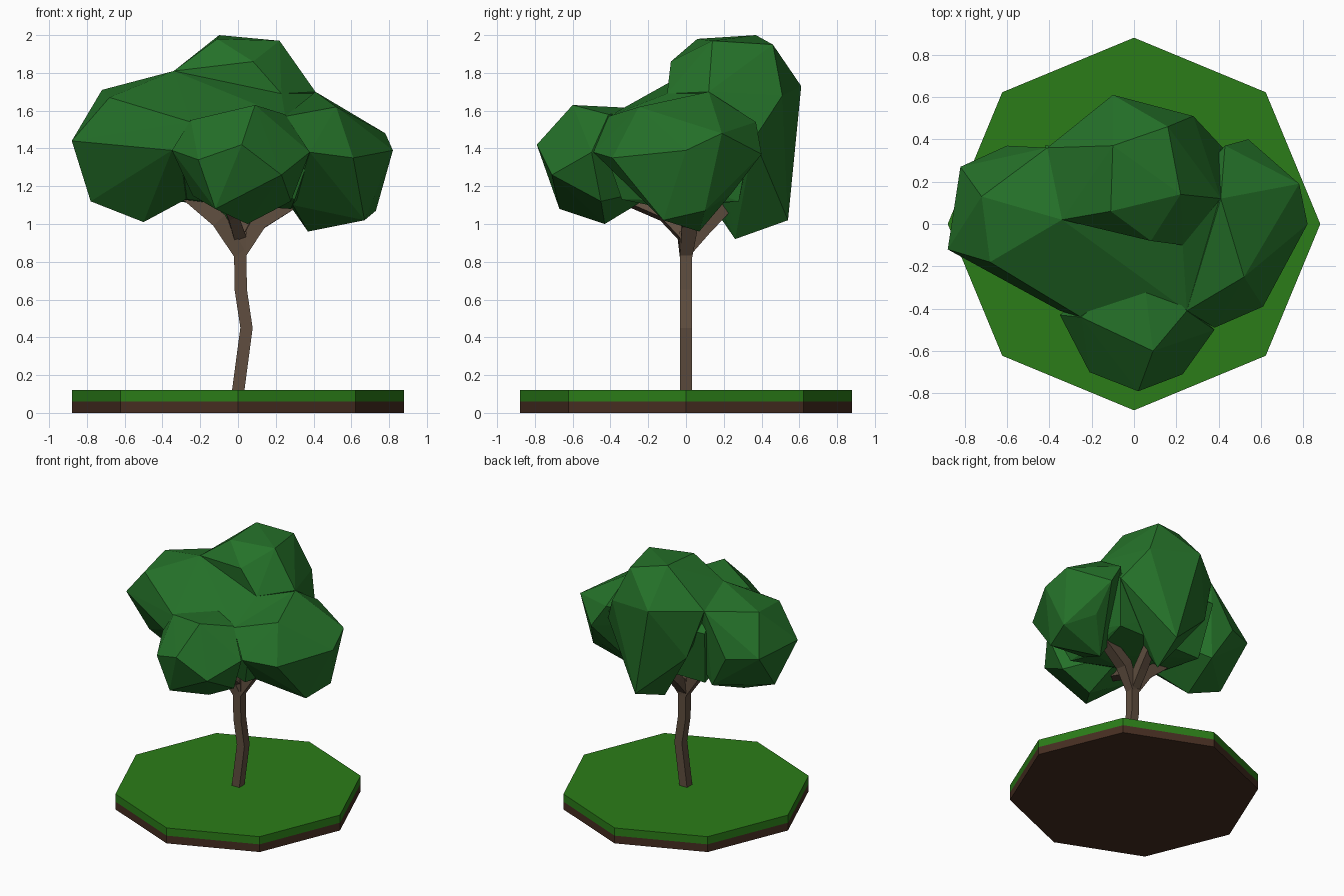
import bpy, bmesh, math
from mathutils import Vector


def material(name, rgb):
    m = bpy.data.materials.new(name)
    m.diffuse_color = (*rgb, 1)
    return m


GRASS = material("grass", (0.024, 0.202, 0.009))
SOIL = material("soil", (0.061, 0.027, 0.015))
BARK = material("bark", (0.115, 0.076, 0.05))
LEAF = material("leaves", (0.018, 0.165, 0.022))


def add_object(name, bm, mat):
    bmesh.ops.recalc_face_normals(bm, faces=bm.faces)
    me = bpy.data.meshes.new(name)
    bm.to_mesh(me)
    bm.free()
    me.materials.append(mat)
    ob = bpy.data.objects.new(name, me)
    bpy.context.collection.objects.link(ob)
    return ob


def slab(name, z0, z1, mat):
    bpy.ops.mesh.primitive_cylinder_add(vertices=8, radius=0.88, depth=z1 - z0,
                                        location=(0, 0, (z0 + z1) / 2))
    ob = bpy.context.object
    ob.name = name
    ob.data.materials.append(mat)


def tube(name, path, radii, sides=4):
    bm = bmesh.new()
    pts = [Vector(p) for p in path]
    rings = []
    for i, p in enumerate(pts):
        t = (pts[min(i + 1, len(pts) - 1)] - pts[max(i - 1, 0)]).normalized()
        u = Vector((0, 1, 0)) - t * t.y
        u.normalize()
        v = t.cross(u)
        rings.append([bm.verts.new(p + radii[i] * (u * math.cos(a) + v * math.sin(a)))
                      for a in (2 * math.pi * (k + 0.5) / sides for k in range(sides))])
    for a, b in zip(rings, rings[1:]):
        for k in range(sides):
            n = (k + 1) % sides
            bm.faces.new((a[k], a[n], b[n], b[k]))
    bm.faces.new(rings[0])
    bm.faces.new(rings[-1])
    return add_object(name, bm, BARK)


def clump(name, points):
    bm = bmesh.new()
    for p in points:
        bm.verts.new(p)
    bmesh.ops.convex_hull(bm, input=bm.verts)
    loose = [v for v in bm.verts if not v.link_faces]
    bmesh.ops.delete(bm, geom=loose, context='VERTS')
    return add_object(name, bm, LEAF)


# Octagonal ground: soil below, grass above
slab("soil_base", 0.0, 0.06, SOIL)
slab("grass_top", 0.06, 0.12, GRASS)

# Bent square trunk and spreading branches
tube("trunk", [(0, 0, 0.11), (0.045, 0, 0.45), (0.015, 0, 0.65), (0.012, 0, 0.82), (0.01, 0, 0.96)],
     [0.046, 0.046, 0.046, 0.046, 0.05])
tube("branch_left", [(0.01, 0, 0.84), (-0.1, -0.01, 1.02), (-0.32, 0.0, 1.2)], [0.046, 0.06, 0.05])
tube("branch_right", [(0.01, 0, 0.84), (0.11, 0.02, 1.01), (0.36, 0.06, 1.16)], [0.046, 0.06, 0.05])
tube("branch_front", [(0.01, 0, 0.93), (-0.03, -0.12, 1.05), (-0.08, -0.36, 1.15)], [0.046, 0.04, 0.035])
tube("branch_back", [(0.01, 0, 0.86), (0.02, 0.1, 0.98), (0.05, 0.3, 1.18)], [0.046, 0.05, 0.04])

# Faceted leaf clumps around a core
foliage = clump("foliage", [
    (-0.34, 0.02, 1.81), (0.23, -0.1, 1.69), (0.41, 0.12, 1.69), (-0.25, -0.44, 1.54),
    (0.25, -0.41, 1.57), (0.38, -0.42, 1.36), (-0.3, -0.38, 1.36), (-0.27, -0.1, 1.13),
    (0.0, -0.15, 1.1), (0.28, -0.1, 1.08), (0.3, -0.34, 1.13), (0.36, 0.28, 1.12),
    (0.42, 0.35, 1.5), (-0.36, 0.28, 1.12), (-0.42, 0.37, 1.55)])

left = clump("left_clump", [
    (-0.34, 0.02, 1.81), (-0.41, 0.36, 1.72), (-0.72, 0.13, 1.71), (-0.68, -0.18, 1.67),
    (-0.25, -0.44, 1.54), (-0.35, -0.41, 1.39), (-0.88, -0.12, 1.44), (-0.82, 0.27, 1.42),
    (-0.6, 0.37, 1.4), (-0.78, 0.02, 1.12), (-0.5, 0.0, 1.01), (-0.24, -0.1, 1.15),
    (-0.45, 0.32, 1.14), (-0.1, 0.1, 1.3)])

right = clump("right_clump", [
    (0.41, 0.12, 1.7), (0.52, -0.25, 1.62), (0.25, -0.41, 1.57), (0.78, 0.19, 1.48),
    (0.82, 0.0, 1.39), (0.61, -0.39, 1.35), (0.38, -0.49, 1.38), (0.54, 0.4, 1.37),
    (0.43, 0.37, 1.54), (0.73, 0.1, 1.07), (0.67, -0.12, 1.02), (0.37, 0.07, 0.96),
    (0.29, -0.2, 1.1), (0.55, 0.24, 1.16), (0.1, 0.0, 1.35)])

front = clump("front_clump", [
    (0.04, -0.2, 1.61), (0.09, -0.6, 1.63), (-0.25, -0.44, 1.55), (0.25, -0.41, 1.58),
    (0.02, -0.79, 1.42), (-0.21, -0.7, 1.34), (0.23, -0.71, 1.26), (-0.35, -0.43, 1.39),
    (0.38, -0.5, 1.38), (-0.12, -0.67, 1.08), (0.05, -0.43, 1.0), (0.28, -0.45, 1.12),
    (-0.24, -0.35, 1.15), (0.0, -0.1, 1.2)])

back = clump("back_clump", [
    (-0.1, 0.37, 2.0), (0.22, 0.14, 1.97), (0.16, 0.46, 1.95), (-0.11, 0.06, 1.98),
    (0.08, -0.08, 1.86), (-0.34, 0.02, 1.81), (0.23, -0.1, 1.69), (0.41, 0.12, 1.7),
    (-0.1, 0.61, 1.73), (0.28, 0.51, 1.68), (-0.41, 0.36, 1.72), (0.42, 0.36, 1.45),
    (-0.3, 0.42, 1.35), (0.06, 0.54, 1.02), (0.0, 0.26, 0.92), (0.0, 0.0, 1.3)])

# Merge the clumps into one crown
bpy.context.view_layer.objects.active = foliage
for part in (left, right, front, back):
    mod = foliage.modifiers.new("merge", 'BOOLEAN')
    mod.operation = 'UNION'
    mod.solver = 'EXACT'
    mod.object = part
    bpy.ops.object.modifier_apply(modifier=mod.name)
    bpy.data.objects.remove(part)
